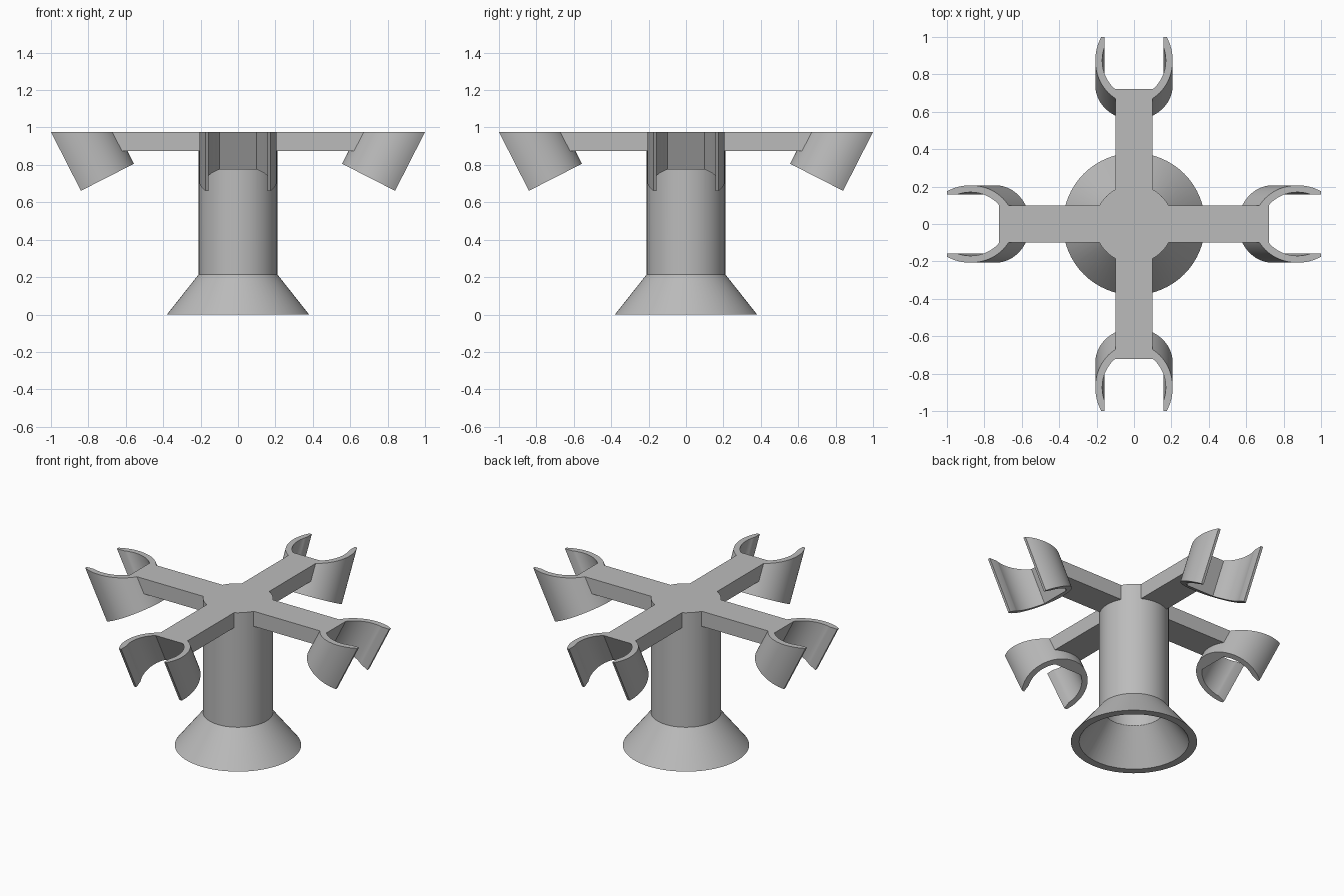
import bpy, bmesh, math
from mathutils import Matrix, Vector

cube = bpy.data.objects.get("Cube")
if cube:
    bpy.data.objects.remove(cube, do_unlink=True)

grey = bpy.data.materials.new("plain grey")
grey.use_nodes = True
colour = (0.5, 0.5, 0.5, 1)
grey.diffuse_color = colour
grey.node_tree.nodes["Principled BSDF"].inputs["Base Color"].default_value = colour

TOP = 0.975
TILT = math.radians(27)
CLIP_BASE = Vector((0.741, 0, 0.712))
OUTER, INNER = 0.207, 0.17
HALF_ARM, HALF_GAP, MOUTH = 0.1, 0.158, 0.111


def add_object(name, bm):
    bmesh.ops.recalc_face_normals(bm, faces=bm.faces)
    mesh = bpy.data.meshes.new(name)
    bm.to_mesh(mesh)
    bm.free()
    mesh.materials.append(grey)
    obj = bpy.data.objects.new(name, mesh)
    bpy.context.collection.objects.link(obj)
    return obj


def prism(name, points, direction):
    """Closed outline swept along a direction."""
    bm = bmesh.new()
    face = bm.faces.new([bm.verts.new(p) for p in points])
    swept = bmesh.ops.extrude_face_region(bm, geom=[face], use_keep_orig=True)
    verts = [g for g in swept["geom"] if isinstance(g, bmesh.types.BMVert)]
    bmesh.ops.translate(bm, verts=verts, vec=direction)
    return bm


def arc(radius, start, end, steps):
    angles = [start + (end - start) * i / steps for i in range(steps + 1)]
    return [(radius * math.cos(a), radius * math.sin(a)) for a in angles]


def lathe(name, profile, steps=64):
    """Profile of (radius, height) turned about the z axis."""
    bm = bmesh.new()
    verts = [bm.verts.new((r, 0, z)) for r, z in profile]
    edges = [bm.edges.new(pair) for pair in zip(verts, verts[1:])]
    bmesh.ops.spin(bm, geom=verts + edges, cent=(0, 0, 0), axis=(0, 0, 1),
                   angle=math.tau, steps=steps, use_merge=True)
    bmesh.ops.remove_doubles(bm, verts=bm.verts, dist=0.0005)
    return add_object(name, bm)


# Hollow column with flared foot
stand = lathe("stand", [(0, TOP), (0.21, TOP), (0.21, 0.215), (0.38, 0),
                        (0.33, 0), (0.18, 0.215), (0.18, 0.87), (0, 0.87)])

# Tilted clip outline: round outside, flat-backed inside, straight lips
tip = math.acos(MOUTH / OUTER)
lip = math.asin(HALF_GAP / INNER)
back = math.pi - math.asin(HALF_ARM / INNER)
outline = arc(OUTER, tip, math.tau - tip, 48)
outline += [(MOUTH, -HALF_GAP)]
outline += arc(INNER, -lip, -back, 16)
outline += arc(INNER, back, lip, 16)
outline += [(MOUTH, HALF_GAP)]

tilt = Matrix.Translation(CLIP_BASE) @ Matrix.Rotation(TILT, 4, "Y")
axis = Vector((math.sin(TILT), 0, math.cos(TILT)))


def on_back_wall(z):
    """Point inside the clip's back wall at a given height."""
    start = tilt @ Vector((-0.155, 0, 0))
    return start.x + (z - start.z) * math.tan(TILT)


parts = []
for i, side in enumerate(("left", "back", "right", "front")):
    turn = Matrix.Rotation(i * math.pi / 2, 4, "Z")

    # Clip, cut level with the top of the arms
    bm = prism("clip", [tilt @ Vector((x, y, 0)) for x, y in outline], axis * 0.6)
    bmesh.ops.bisect_plane(bm, geom=bm.verts[:] + bm.edges[:] + bm.faces[:],
                           plane_co=(0, 0, TOP), plane_no=(0, 0, 1), clear_outer=True)
    bmesh.ops.holes_fill(bm, edges=[e for e in bm.edges if e.is_boundary])
    bm.transform(turn)
    parts.append(add_object(side + "_clip", bm))

    # Arm from inside the column wall to the clip
    low = TOP - 0.1
    section = [(0.05, low), (on_back_wall(low), low), (on_back_wall(TOP), TOP), (0.05, TOP)]
    bm = prism("arm", [(x, -HALF_ARM, z) for x, z in section], (0, 2 * HALF_ARM, 0))
    bm.transform(turn)
    parts.append(add_object(side + "_arm", bm))

# Merge the arms and clips into the stand
for part in parts:
    union = stand.modifiers.new(part.name, "BOOLEAN")
    union.operation = "UNION"
    union.solver = "EXACT"
    union.object = part
bpy.context.view_layer.update()
merged = bpy.data.meshes.new_from_object(
    stand.evaluated_get(bpy.context.evaluated_depsgraph_get()))
stand.modifiers.clear()
stand.data = merged
for part in parts:
    bpy.data.objects.remove(part, do_unlink=True)

# Smooth curves, sharp edges
bpy.ops.object.select_all(action="DESELECT")
stand.select_set(True)
bpy.context.view_layer.objects.active = stand
bpy.ops.object.shade_smooth_by_angle(angle=math.radians(25))
